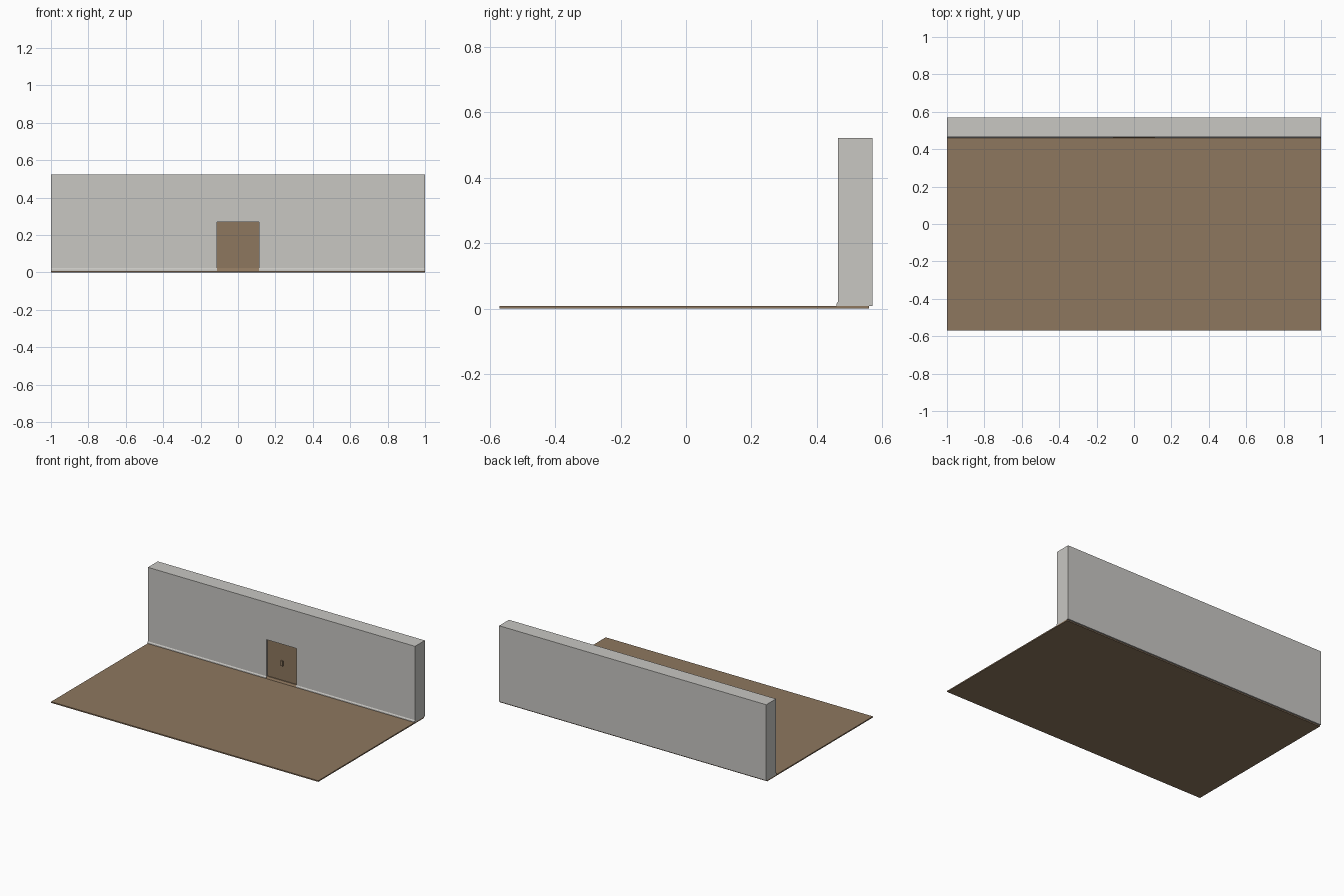
import bpy, bmesh

if "Cube" in bpy.data.objects:
    bpy.data.objects.remove(bpy.data.objects["Cube"])


def material(name, rgb):
    m = bpy.data.materials.new(name)
    m.diffuse_color = (*rgb, 1)
    m.use_nodes = True
    m.node_tree.nodes["Principled BSDF"].inputs["Base Color"].default_value = m.diffuse_color
    return m


PLASTER = material("pale_grey_plaster", (0.58, 0.57, 0.545))
WOOD = material("brown_wood", (0.27, 0.185, 0.113))


def finish(name, bm, mat):
    bmesh.ops.recalc_face_normals(bm, faces=bm.faces)
    me = bpy.data.meshes.new(name)
    bm.to_mesh(me)
    bm.free()
    me.materials.append(mat)
    ob = bpy.data.objects.new(name, me)
    bpy.context.collection.objects.link(ob)
    return ob


def prism(name, profile, x0, x1, mat):
    """Extrude a (y, z) profile along x."""
    bm = bmesh.new()
    face = bm.faces.new([bm.verts.new((x0, y, z)) for y, z in profile])
    ext = bmesh.ops.extrude_face_region(bm, geom=[face])
    verts = [g for g in ext["geom"] if isinstance(g, bmesh.types.BMVert)]
    bmesh.ops.translate(bm, verts=verts, vec=(x1 - x0, 0, 0))
    return finish(name, bm, mat)


def box(name, x, y, z, mat):
    return prism(name, [(y[0], z[0]), (y[1], z[0]), (y[1], z[1]), (y[0], z[1])], *x, mat)


FRONT, BACK, BASE, TOP = 0.465, 0.57, 0.008, 0.522
DOOR_X, DOOR_TOP, RECESS = 0.112, 0.27, 0.012

# floor slab
box("floor", (-1, 1), (-0.57, 0.56), (0, BASE), WOOD)

# wall: full-height back layer, front layer split around the shallow doorway
box("wall_back", (-1, 1), (FRONT + RECESS, BACK), (BASE, TOP), PLASTER)
for side, x in (("left", (-1, -DOOR_X)), ("right", (DOOR_X, 1))):
    # front layer includes the skirting wedge at its foot
    prism("wall_front_" + side,
          [(FRONT - 0.004, BASE), (FRONT + RECESS, BASE), (FRONT + RECESS, TOP),
           (FRONT, TOP), (FRONT, 0.022), (FRONT - 0.004, 0.016)], *x, PLASTER)
box("wall_over_door", (-DOOR_X, DOOR_X), (FRONT, FRONT + RECESS), (DOOR_TOP, TOP), PLASTER)

# door panel set into the recess
box("door", (-DOOR_X, DOOR_X), (FRONT + 0.009, FRONT + RECESS), (BASE, DOOR_TOP), WOOD)

# sloped threshold
prism("threshold", [(FRONT - 0.004, BASE), (FRONT + 0.009, BASE), (FRONT + 0.009, 0.022),
                    (FRONT + 0.003, 0.022)], -DOOR_X, DOOR_X, WOOD)

# small central pull
box("door_pull", (-0.008, 0.008), (FRONT + 0.002, FRONT + 0.009), (0.12, 0.155), WOOD)
